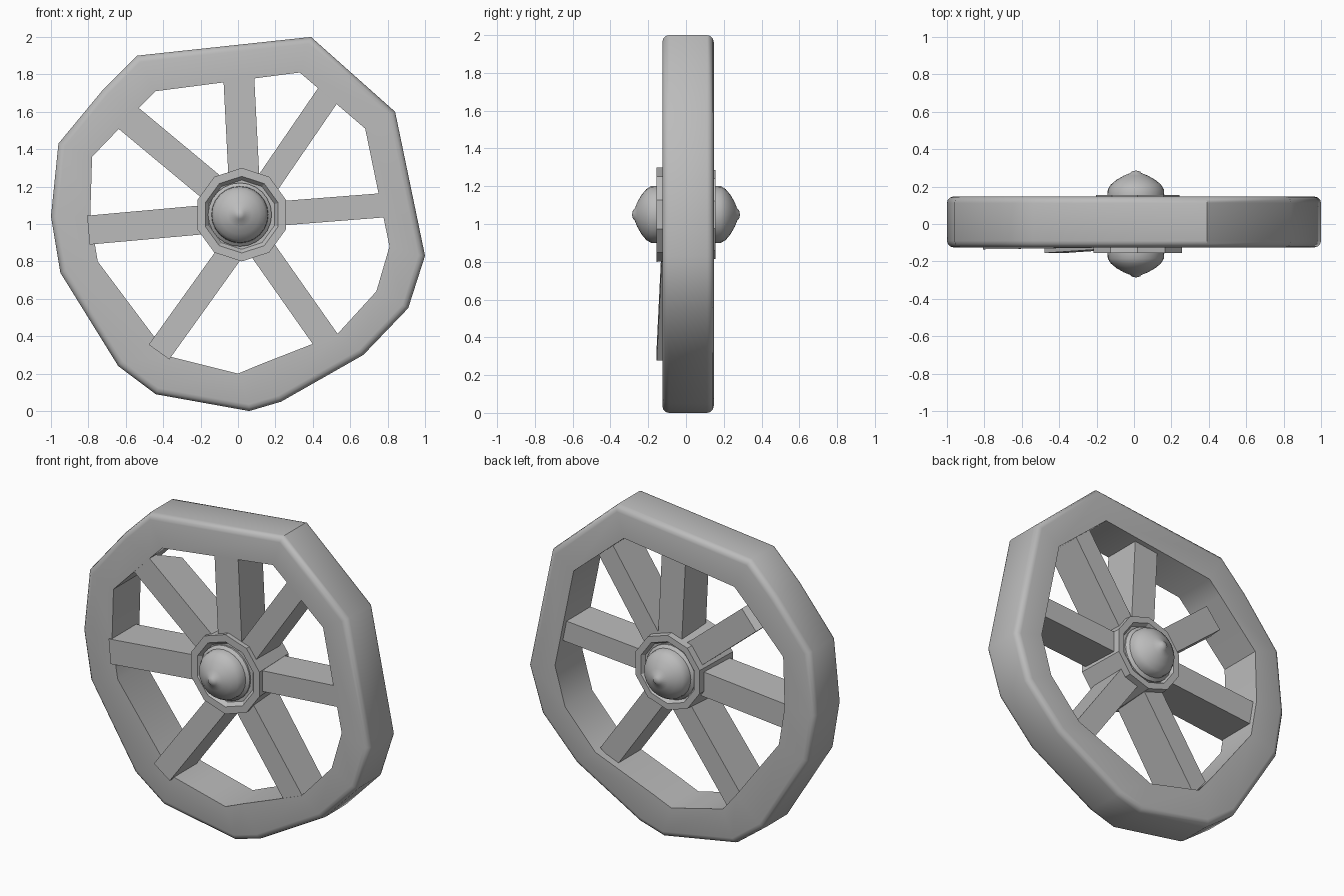
import bpy, bmesh, math
from mathutils import Vector

cube = bpy.data.objects.get("Cube")
if cube:
    bpy.data.objects.remove(cube, do_unlink=True)

wood = bpy.data.materials.new("plain grey")
wood.use_nodes = True
GREY = (0.5, 0.5, 0.5, 1)
wood.diffuse_color = GREY
wood.node_tree.nodes["Principled BSDF"].inputs["Base Color"].default_value = GREY

FRONT, BACK = -0.125, 0.147
HUB = Vector((0.02, 0, 1.05))


def finish(bm, name, smooth=None):
    bmesh.ops.recalc_face_normals(bm, faces=bm.faces)
    mesh = bpy.data.meshes.new(name)
    bm.to_mesh(mesh)
    bm.free()
    mesh.materials.append(wood)
    ob = bpy.data.objects.new(name, mesh)
    bpy.context.collection.objects.link(ob)
    if smooth:
        bpy.ops.object.select_all(action='DESELECT')
        ob.select_set(True)
        bpy.context.view_layer.objects.active = ob
        bpy.ops.object.shade_smooth_by_angle(angle=math.radians(smooth))
    return ob


def lathe(name, profile, sides, centre, smooth=None, turn=0.0):
    """Spin (radius, y) points around the y axis."""
    bm = bmesh.new()
    rings = []
    for r, y in profile:
        ring = []
        for i in range(sides):
            a = turn + math.tau * i / sides
            ring.append(bm.verts.new(centre + Vector((r * math.cos(a), y, r * math.sin(a)))))
        rings.append(ring)
    for a, b in zip(rings, rings[1:]):
        for i in range(sides):
            j = (i + 1) % sides
            bm.faces.new((a[i], a[j], b[j], b[i]))
    bm.faces.new(rings[0])
    bm.faces.new(rings[-1])
    bmesh.ops.remove_doubles(bm, verts=bm.verts, dist=0.0005)
    return finish(bm, name, smooth)


# Rim: crooked ring, rounded on its outer edges only
outer = [(0.39, 2.0), (0.84, 1.60), (1.0, 0.83), (0.91, 0.55), (0.67, 0.30),
         (0.23, 0.05), (0.06, 0.0), (-0.44, 0.09), (-0.64, 0.24), (-0.95, 0.74),
         (-1.0, 1.04), (-0.96, 1.43), (-0.72, 1.72), (-0.54, 1.90)]
inner = [(0.33, 1.81), (0.68, 1.51), (0.81, 0.88), (0.74, 0.64), (0.53, 0.41),
         (0.12, 0.25), (0.0, 0.20), (-0.36, 0.29), (-0.45, 0.40), (-0.75, 0.80),
         (-0.79, 1.04), (-0.78, 1.36), (-0.52, 1.63), (-0.44, 1.71)]
bm = bmesh.new()
loops = [[bm.verts.new((x, y, z)) for x, z in pts]
         for pts, y in ((inner, FRONT), (outer, FRONT), (outer, BACK), (inner, BACK))]
n = len(outer)
for k in range(4):
    a, b = loops[k], loops[(k + 1) % 4]
    for i in range(n):
        j = (i + 1) % n
        bm.faces.new((a[i], a[j], b[j], b[i]))
edges = [bm.edges.get((lp[i], lp[(i + 1) % n])) for lp in loops[1:3] for i in range(n)]
bmesh.ops.bevel(bm, geom=edges, offset=0.035, segments=3, profile=0.5, affect='EDGES')
finish(bm, "rim", 40)


# Spokes: uneven planks from the hub to the rim
def spoke(name, start, end, width, front=FRONT + 0.002, back=0.115, cut=0.0):
    a, b = Vector((start[0], 0, start[1])), Vector((end[0], 0, end[1]))
    along = (b - a).normalized()
    side = along.cross(Vector((0, 1, 0))) * width / 2
    a -= along * 0.12
    b += along * 0.03
    bm = bmesh.new()
    ends = []
    for p, y0, y1, short in ((a, FRONT, 0.115, 0), (b, front, back, cut)):
        f, r = Vector((0, y0, 0)), Vector((0, y1, 0)) - along * short
        ends.append([bm.verts.new(p + q) for q in (f - side, f + side, r + side, r - side)])
    for i in range(4):
        j = (i + 1) % 4
        bm.faces.new((ends[0][i], ends[0][j], ends[1][j], ends[1][i]))
    for e in ends:
        bm.faces.new(e)
    finish(bm, name)


spoke("top_spoke", (0.03, 1.28), (0.005, 1.77), 0.165)
spoke("upper_left_spoke", (0.17, 1.235), (0.475, 1.68), 0.13)
spoke("left_spoke", (0.265, 1.06), (0.775, 1.10), 0.13)
spoke("lower_left_spoke", (0.15, 0.835), (0.47, 0.38), 0.14, back=0.10, cut=0.03)
spoke("lower_right_spoke", (-0.05, 0.835), (-0.405, 0.34), 0.135, front=-0.155, back=0.10)
spoke("right_spoke", (-0.215, 1.02), (-0.77, 0.97), 0.155, front=-0.135)
spoke("upper_right_spoke", (-0.17, 1.22), (-0.585, 1.565), 0.155, back=0.10, cut=0.13)

# Hub: faceted drum with a shallow recess at each end
lathe("hub", [(0.0, -0.13), (0.185, -0.13), (0.205, -0.155), (0.25, -0.155),
              (0.235, 0.155), (0.195, 0.155), (0.18, 0.13), (0.0, 0.13)],
      10, HUB, turn=math.pi / 10)

# Axle caps: rounded domes with a small point
dome = [(0.17, 0.10), (0.17, 0.14), (0.152, 0.155), (0.15, 0.185), (0.135, 0.21),
        (0.105, 0.235), (0.065, 0.258), (0.03, 0.272), (0.022, 0.281), (0.0, 0.286)]
for name, s in (("front_axle_cap", -1), ("back_axle_cap", 1)):
    lathe(name, [(r, s * y) for r, y in dome], 24, HUB - Vector((0.01, 0, 0)), 40)
